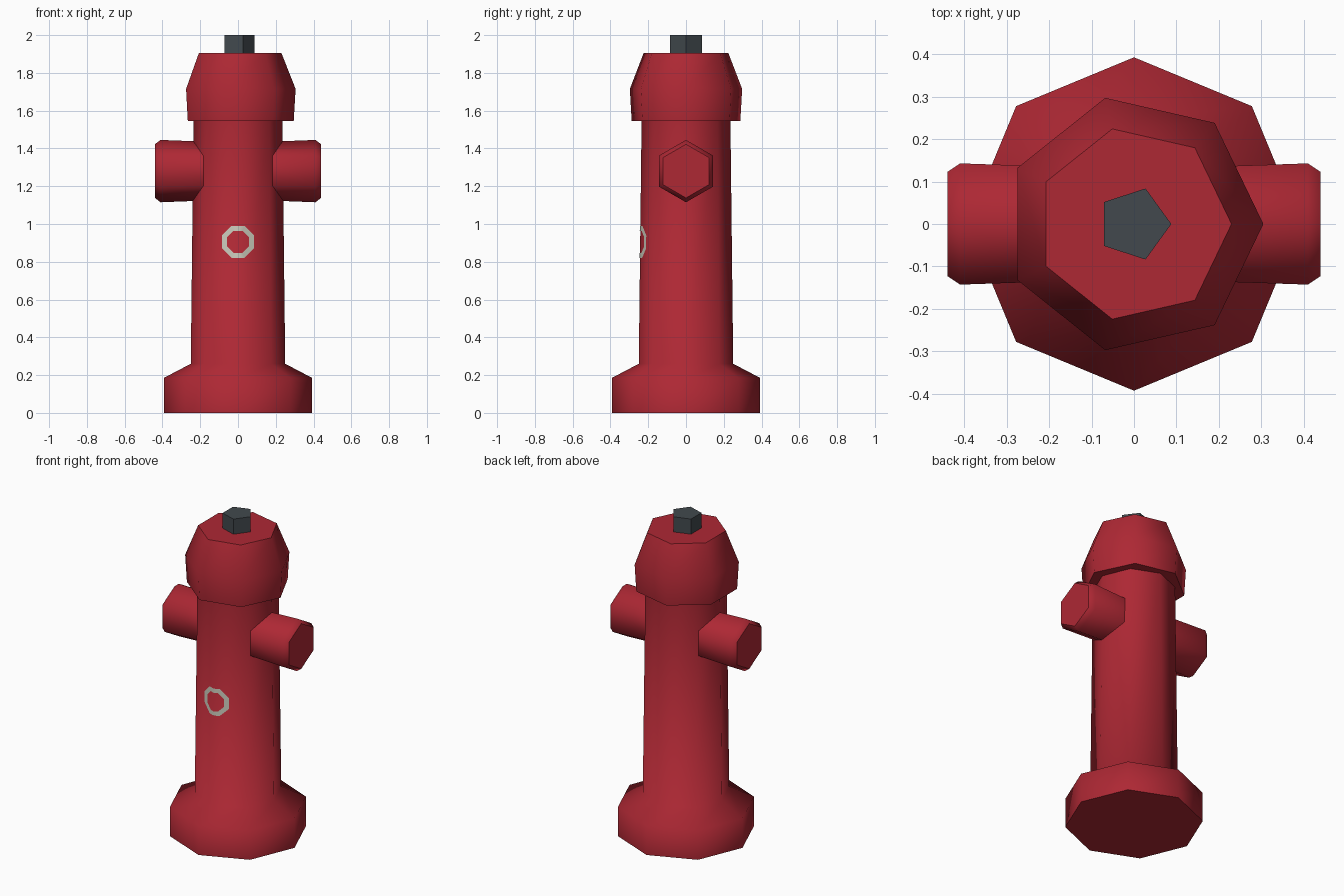
import bpy, bmesh
from math import sin, cos, pi, tan

cube = bpy.data.objects.get("Cube")
if cube:
    bpy.data.objects.remove(cube, do_unlink=True)


def make_material(name, rgb):
    mat = bpy.data.materials.new(name)
    mat.use_nodes = True
    colour = (*rgb, 1.0)
    mat.diffuse_color = colour
    shader = mat.node_tree.nodes["Principled BSDF"]
    shader.inputs["Base Color"].default_value = colour
    shader.inputs["Roughness"].default_value = 0.8
    return mat


red = make_material("hydrant_red", (0.42, 0.021, 0.034))
dark = make_material("dark_iron", (0.054, 0.066, 0.075))
cream = make_material("cream_paint", (0.62, 0.62, 0.52))


def finish(name, bm, mat):
    mesh = bpy.data.meshes.new(name)
    bm.to_mesh(mesh)
    bm.free()
    mesh.materials.append(mat)
    obj = bpy.data.objects.new(name, mesh)
    bpy.context.collection.objects.link(obj)
    return obj


def lathe(name, sides, profile, mat, smooth=True):
    """Closed solid of (radius, height) rings; end caps keep a sharp rim."""
    bm = bmesh.new()
    rings = [[bm.verts.new((r * cos(2 * pi * i / sides), r * sin(2 * pi * i / sides), h))
              for i in range(sides)] for r, h in profile]
    for low, high in zip(rings, rings[1:]):
        for i in range(sides):
            j = (i + 1) % sides
            bm.faces.new((low[i], low[j], high[j], high[i])).smooth = smooth
    for cap in (bm.faces.new(rings[0][::-1]), bm.faces.new(rings[-1])):
        for edge in cap.edges:
            edge.smooth = False
    return finish(name, bm, mat)


# Flared base and tapering barrel in one piece
BARREL_LOW, BARREL_HIGH = (0.25, 0.26), (0.235, 1.56)
lathe("barrel", 8, [(0.393, 0), (0.393, 0.185), BARREL_LOW, BARREL_HIGH], red)

# Seven-sided bonnet and five-sided top nut
lathe("bonnet", 7, [(0.295, 1.545), (0.305, 1.715), (0.23, 1.905)], red)
lathe("top_nut", 5, [(0.088, 1.88), (0.088, 2.0)], dark, smooth=False)

# Six-sided outlets on both sides
for side, sign in (("left", 1), ("right", -1)):
    outlet = lathe(side + "_outlet", 6,
                   [(0.153, 0.1), (0.165, 0.41), (0.142, 0.44)], red)
    outlet.rotation_euler.y = sign * pi / 2
    outlet.location.z = 1.28

# Painted octagonal ring wrapped over the front corner of the barrel
bm = bmesh.new()


def on_barrel(x, z):
    (r0, z0), (r1, z1) = BARREL_LOW, BARREL_HIGH
    radius = r0 + (r1 - r0) * (z - z0) / (z1 - z0)
    return bm.verts.new((x, -radius + abs(x) * tan(pi / 8) - 0.003, z))


loops = []
for radius in (0.063, 0.091):
    loop = []
    for i in range(16):
        r = radius * (cos(pi / 8) if i % 2 == 0 else 1)
        a = i * pi / 8
        loop.append(on_barrel(r * cos(a), 0.905 + r * sin(a)))
    loops.append(loop)
inner, outer = loops
for i in range(16):
    j = (i + 1) % 16
    bm.faces.new((inner[i], outer[i], outer[j], inner[j])).smooth = True
finish("front_ring_mark", bm, cream)
